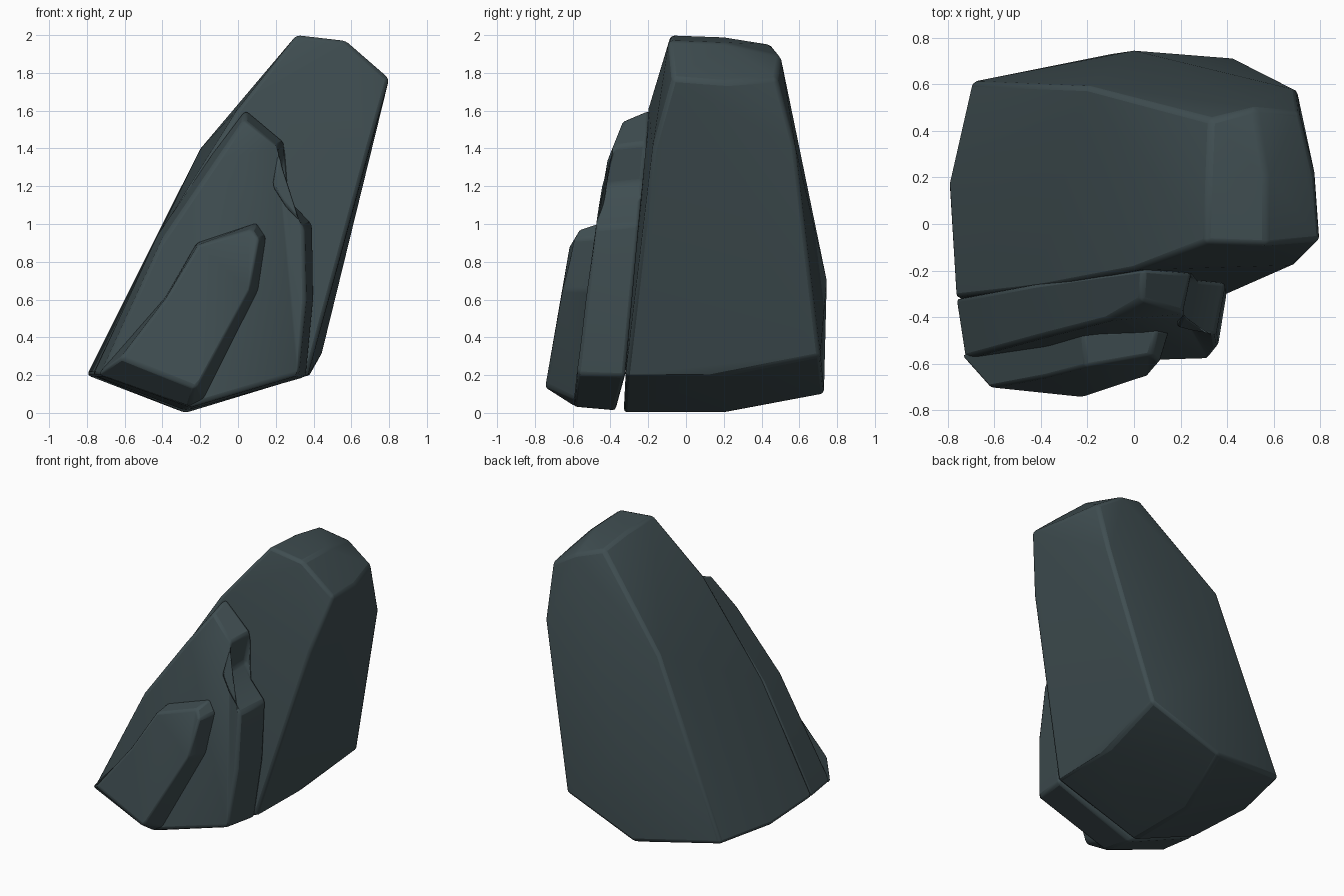
import bpy, bmesh

if "Cube" in bpy.data.objects:
    bpy.data.objects.remove(bpy.data.objects["Cube"])

slate = bpy.data.materials.new("dark slate")
slate.diffuse_color = (0.05, 0.075, 0.082, 1)
slate.use_nodes = True
slate.node_tree.nodes["Principled BSDF"].inputs["Base Color"].default_value = slate.diffuse_color


def lerp(table, t):
    # piecewise linear lookup
    for (a, va), (b, vb) in zip(table, table[1:]):
        if t <= b:
            return va + (vb - va) * (t - a) / (b - a)
    return table[-1][1]


def finish(bm, name, width):
    bmesh.ops.recalc_face_normals(bm, faces=bm.faces)
    me = bpy.data.meshes.new(name)
    bm.to_mesh(me)
    bm.free()
    ob = bpy.data.objects.new(name, me)
    bpy.context.collection.objects.link(ob)
    me.materials.append(slate)
    mod = ob.modifiers.new("worn edges", "BEVEL")
    mod.width = width
    mod.segments = 2
    mod.limit_method = "ANGLE"
    mod.angle_limit = 0.3
    bpy.ops.object.select_all(action="DESELECT")
    ob.select_set(True)
    bpy.context.view_layer.objects.active = ob
    bpy.ops.object.shade_smooth_by_angle(angle=0.5)


def slab(name, rear, front, rear_y, front_y, width):
    # loft between a rear outline and a smaller front outline (x, z)
    bm = bmesh.new()
    r = [bm.verts.new((x, lerp(rear_y, z), z)) for x, z in rear]
    f = [bm.verts.new((x, lerp(front_y, z), z)) for x, z in front]
    n = len(r)
    for i in range(n):
        j = (i + 1) % n
        bm.faces.new((r[i], r[j], f[j], f[i]))
    caps = [bm.faces.new(r), bm.faces.new(f)]
    bmesh.ops.triangulate(bm, faces=caps)
    finish(bm, name, width)


# Main leaning boulder: hull of its corners
corners = [
    (-.77, -.32, .2), (-.28, -.33, 0), (.37, -.32, .2),
    (.0, -.2, 1.61), (.69, -.18, 1.38), (.8, -.07, 1.77),
    (.57, -.09, 1.97), (.31, -.08, 2), (-.42, -.28, .94),
    (-.8, .17, .2), (-.28, .2, 0), (.38, .2, .2), (.78, .2, 1.75),
    (.57, .2, 1.96), (.32, .2, 1.99),
    (-.7, .61, .2), (-.1, .73, .1), (.44, .71, .3), (0, .745, .7),
    (.7, .58, 1.4), (-.2, .59, 1.4), (.33, .45, 1.95), (.52, .5, 1.89),
    (.71, .48, 1.77)]
bm = bmesh.new()
for c in corners:
    bm.verts.new(c)
res = bmesh.ops.convex_hull(bm, input=bm.verts)
bmesh.ops.delete(bm, geom=[v for v in bm.verts if not v.link_faces], context="VERTS")
bmesh.ops.dissolve_limit(bm, angle_limit=0.06, verts=bm.verts, edges=bm.edges)
finish(bm, "main_boulder", 0.02)

# Middle layer leaning on the boulder's front
slab("middle_slab",
     [(-.77, .2), (-.28, .01), (.36, .19), (.4, .6), (.395, 1), (.28, 1.12),
      (.215, 1.22), (.25, 1.43), (.04, 1.61), (-.14, 1.37), (-.43, .94)],
     [(-.73, .2), (-.25, .03), (.32, .2), (.36, .6), (.35, .98), (.25, 1.09),
      (.18, 1.2), (.21, 1.41), (.03, 1.55), (-.12, 1.33), (-.4, .92)],
     [(0, -.375), (.2, -.32), (1, -.25), (1.61, -.19)],
     [(0, -.6), (.2, -.58), (1, -.48), (1.3, -.43), (1.55, -.33)], 0.02)

# Small front layer
slab("front_slab",
     [(-.75, .2), (-.26, .03), (-.18, .07), (.11, .65), (.15, .93), (.1, 1.01),
      (-.22, .9), (-.38, .62)],
     [(-.62, .29), (-.23, .13), (-.21, .15), (.06, .65), (.11, .92), (.07, .97),
      (-.21, .89), (-.38, .61)],
     [(0, -.59), (.2, -.56), (1.02, -.45)],
     [(0, -.76), (.14, -.745), (.29, -.705), (.88, -.62), (.98, -.56)], 0.015)
